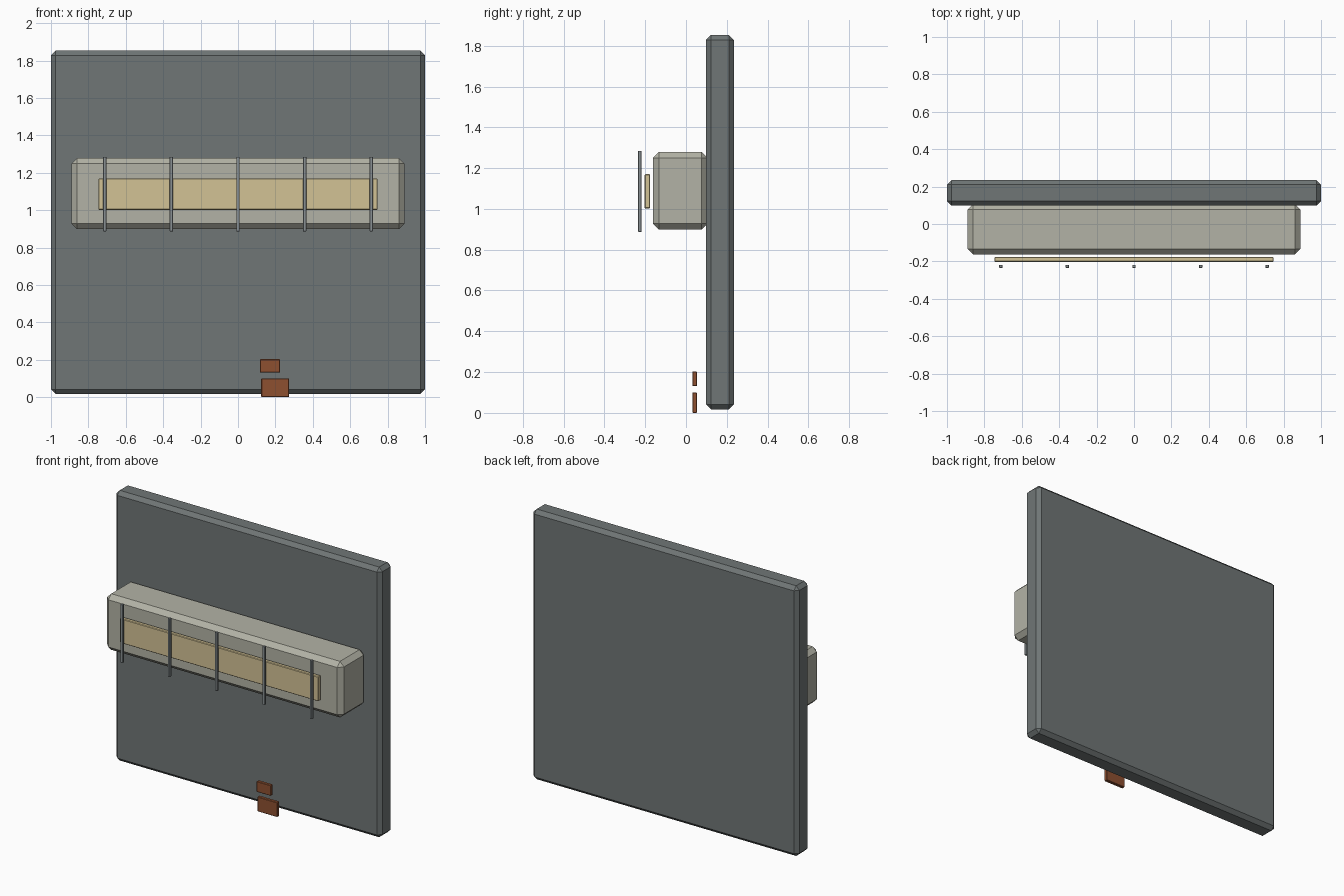
import bpy

if "Cube" in bpy.data.objects:
    bpy.data.objects.remove(bpy.data.objects["Cube"])


def material(name, rgb):
    m = bpy.data.materials.new(name)
    m.diffuse_color = (*rgb, 1)
    m.use_nodes = True
    m.node_tree.nodes["Principled BSDF"].inputs["Base Color"].default_value = m.diffuse_color
    return m


def box(name, x, y, z, bevel, mat):
    """Chamfered box from (min, max) ranges on each axis."""
    ranges = (x, y, z)
    bpy.ops.mesh.primitive_cube_add(size=1, location=[(a + b) / 2 for a, b in ranges])
    ob = bpy.context.object
    ob.name = name
    ob.scale = [b - a for a, b in ranges]
    bpy.ops.object.transform_apply(location=False, rotation=False, scale=True)
    if bevel:
        mod = ob.modifiers.new("chamfer", 'BEVEL')
        mod.width = bevel
        mod.segments = 1
    ob.data.materials.append(mat)
    return ob


slate = material("slate", (0.16, 0.18, 0.18))
pale = material("pale_metal", (0.45, 0.45, 0.38))
glow = material("warm_lens", (0.65, 0.54, 0.30))
steel = material("steel", (0.25, 0.28, 0.29))
rust = material("rust", (0.27, 0.08, 0.03))

# Wall panel and lamp housing
box("wall_panel", (-1, 1), (0.098, 0.235), (0.017, 1.853), 0.025, slate)
box("lamp_housing", (-0.89, 0.89), (-0.163, 0.107), (0.898, 1.279), 0.03, pale)

# Lamp lens with guard bars in front
box("lamp_lens", (-0.746, 0.746), (-0.203, -0.176), (1.002, 1.17), 0.004, glow)
for i in range(5):
    cx = (i - 2) * 0.356
    box(f"guard_bar_{i + 1}", (cx - 0.009, cx + 0.009), (-0.235, -0.218),
        (0.887, 1.285), 0.002, steel)

# Rust chips near the foot of the panel
box("rust_chip_upper", (0.117, 0.225), (0.031, 0.054), (0.131, 0.203), 0.003, rust)
box("rust_chip_lower", (0.124, 0.274), (0.031, 0.054), (0.0, 0.1), 0.003, rust)
